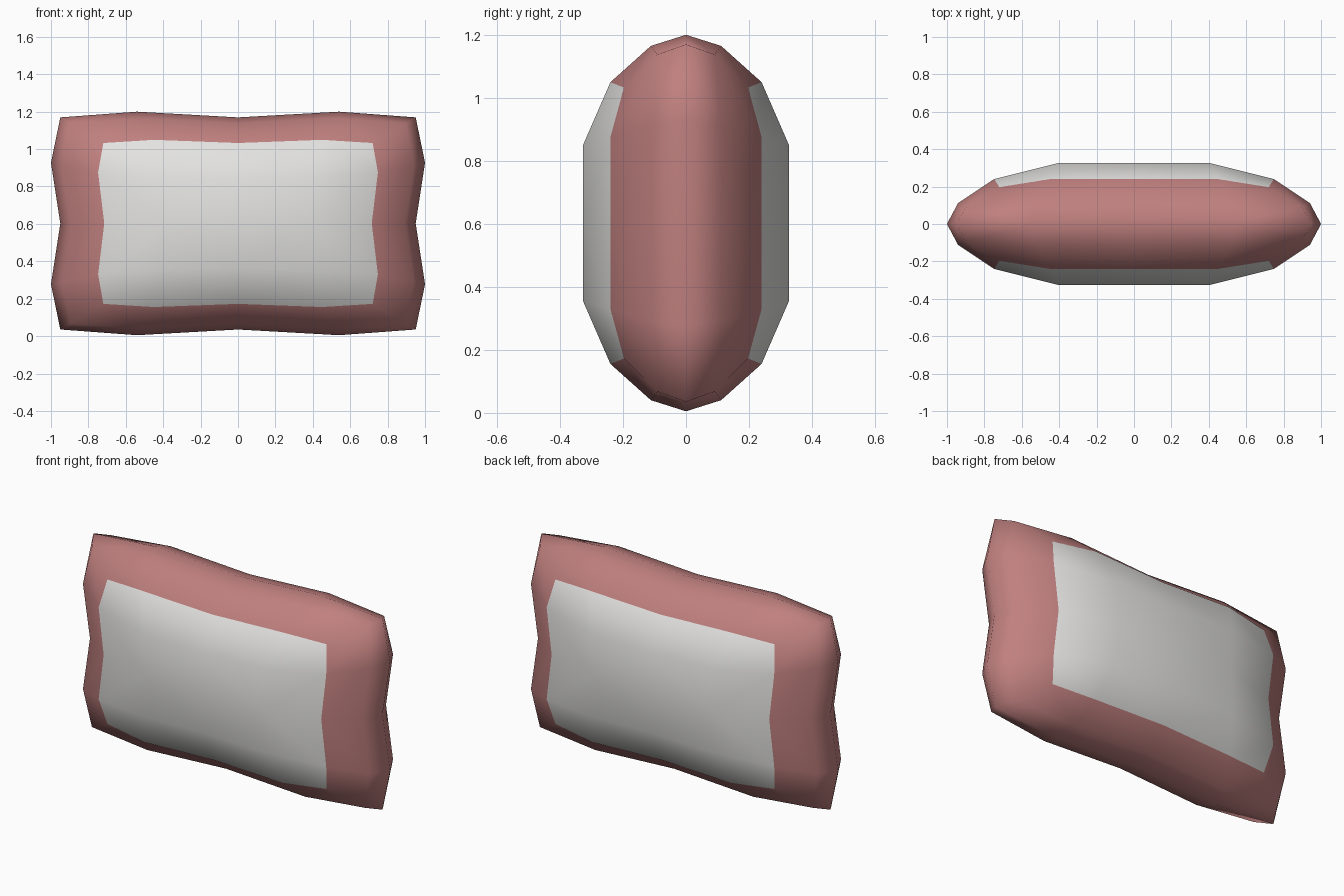
import bpy, bmesh
from mathutils import Vector

if "Cube" in bpy.data.objects:
    bpy.data.objects.remove(bpy.data.objects["Cube"])

MID_Z, DEPTH = 0.6025, 0.327


def material(name, rgb):
    m = bpy.data.materials.new(name)
    m.diffuse_color = (*rgb, 1)
    m.use_nodes = True
    m.node_tree.nodes["Principled BSDF"].inputs["Base Color"].default_value = m.diffuse_color
    return m


# One eighth of the pillow (x > 0, front, upper half), local to its centre.
# Each ring runs: top middle, top bulge, corner, side bulge, side middle.
seam = [(0, 0, .567), (.54, 0, .5975), (.95, 0, .567), (1, 0, .325), (.95, 0, 0)]
panel = [(0, -.24, .43), (.45, -.24, .447), (.72, -.197, .43), (.748, -.24, .272), (.715, -.24, 0)]
ring = []
for s, p in zip(seam, panel):
    ring.append((s[0] + (p[0] - s[0]) * .235, p[1] * .465, s[2] + (p[2] - s[2]) * .235))
# Crown of the panel: top middle, bulge, side middle, centre
crown = [(0, -DEPTH, .238), (.4, -DEPTH, .247), (.385, -DEPTH, 0), (0, -DEPTH, 0)]

bm = bmesh.new()
rows = [[bm.verts.new(p) for p in r] for r in (seam, ring, panel)]
tm, bulge, sm, centre = [bm.verts.new(p) for p in crown]


def quad(verts, mat):
    f = bm.faces.new(verts)
    f.material_index = mat
    f.smooth = True
    f.normal_update()
    if f.normal.dot(f.calc_center_median()) < 0:
        f.normal_flip()


# Coloured border
for a, b in zip(rows, rows[1:]):
    for i in range(4):
        quad((a[i], a[i + 1], b[i + 1], b[i]), 0)
# Pale panel
p = rows[2]
quad((p[0], p[1], bulge, tm), 1)
quad((p[1], p[2], p[3], bulge), 1)
quad((p[3], p[4], sm, bulge), 1)
quad((tm, bulge, sm, centre), 1)

me = bpy.data.meshes.new("pillow")
bm.to_mesh(me)
bm.free()
me.materials.append(material("dusty pink", (.52, .215, .21)))
me.materials.append(material("off white", (.77, .765, .75)))
pillow = bpy.data.objects.new("pillow", me)
pillow.location = (0, 0, MID_Z)
bpy.context.collection.objects.link(pillow)

# Mirror the eighth to all sides
mod = pillow.modifiers.new("mirror", 'MIRROR')
mod.use_axis = (True, True, True)
mod.use_clip = True
mod.merge_threshold = 0.001
